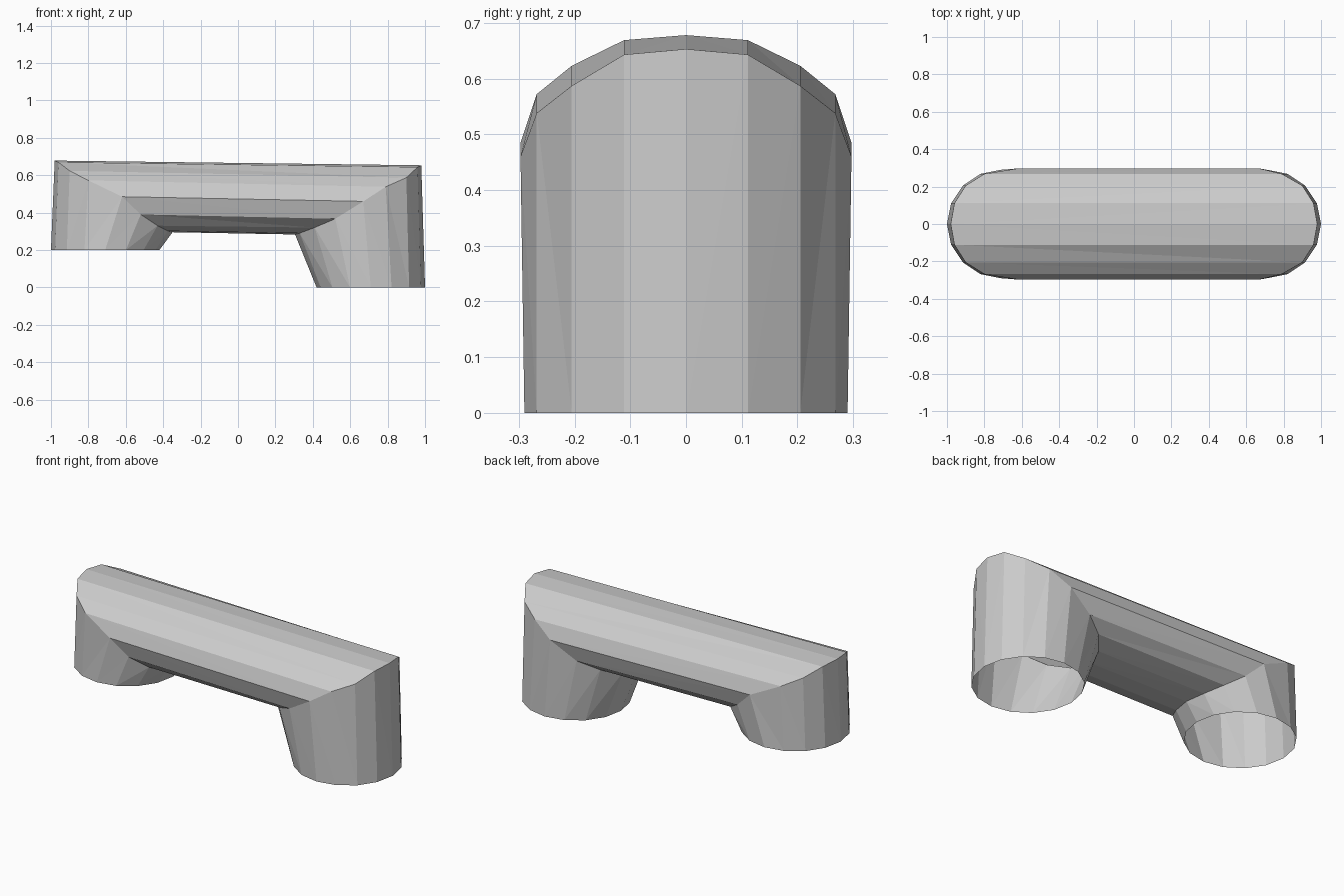
import bpy, bmesh, math

if "Cube" in bpy.data.objects:
    bpy.data.objects.remove(bpy.data.objects["Cube"])

SIDES = 16
RADIUS = 0.29

grey = bpy.data.materials.new("plain grey")
grey.diffuse_color = (0.6, 0.6, 0.6, 1)
grey.use_nodes = True
grey.node_tree.nodes["Principled BSDF"].inputs["Base Color"].default_value = grey.diffuse_color


def foot_ring(cx, z, outward):
    """Level round opening, counted from its outer side."""
    ring = []
    for k in range(SIDES):
        a = 2 * math.pi * k / SIDES
        ring.append((cx + outward * RADIUS * math.cos(a), RADIUS * math.sin(a), z))
    return ring


def elbow_ring(half_profile):
    """Slanted mitre ring from (x, z) points, outer top to inner bottom."""
    ring = []
    for k in range(SIDES):
        x, z = half_profile[min(k, SIDES - k)]
        ring.append((x, 0.297 * math.sin(2 * math.pi * k / SIDES) if k % 8 in (4,)
                     else RADIUS * math.sin(2 * math.pi * k / SIDES), z))
    return ring


left_elbow = [(-0.98, 0.678), (-0.96, 0.669), (-0.90, 0.623), (-0.80, 0.572), (-0.62, 0.485),
              (-0.52, 0.39), (-0.43, 0.33), (-0.375, 0.302), (-0.35, 0.295)]
right_elbow = [(0.98, 0.653), (0.96, 0.643), (0.90, 0.587), (0.79, 0.538), (0.67, 0.46),
               (0.52, 0.367), (0.41, 0.32), (0.33, 0.29), (0.305, 0.283)]

# Bent open pipe: short foot, elbow, sloping bar, elbow, long foot
rings = [foot_ring(-0.71, 0.2, -1), elbow_ring(left_elbow),
         elbow_ring(right_elbow), foot_ring(0.71, 0.0, 1)]

bm = bmesh.new()
loops = [[bm.verts.new(p) for p in ring] for ring in rings]
for a, b in zip(loops, loops[1:]):
    for k in range(SIDES):
        n = (k + 1) % SIDES
        # diagonals mirror across the pipe
        quad = (a[k], a[n], b[n], b[k])
        if (k < SIDES // 2) == (a is not loops[2]):
            tris = ((quad[0], quad[1], quad[2]), (quad[0], quad[2], quad[3]))
        else:
            tris = ((quad[0], quad[1], quad[3]), (quad[1], quad[2], quad[3]))
        for t in tris:
            bm.faces.new(t)
bmesh.ops.recalc_face_normals(bm, faces=bm.faces)
# make sure the outside faces out
top = max(bm.faces, key=lambda f: f.calc_center_median().z)
if top.normal.z < 0:
    bmesh.ops.reverse_faces(bm, faces=bm.faces)

mesh = bpy.data.meshes.new("bent_pipe")
bm.to_mesh(mesh)
bm.free()
mesh.materials.append(grey)
pipe = bpy.data.objects.new("bent_pipe", mesh)
bpy.context.collection.objects.link(pipe)
